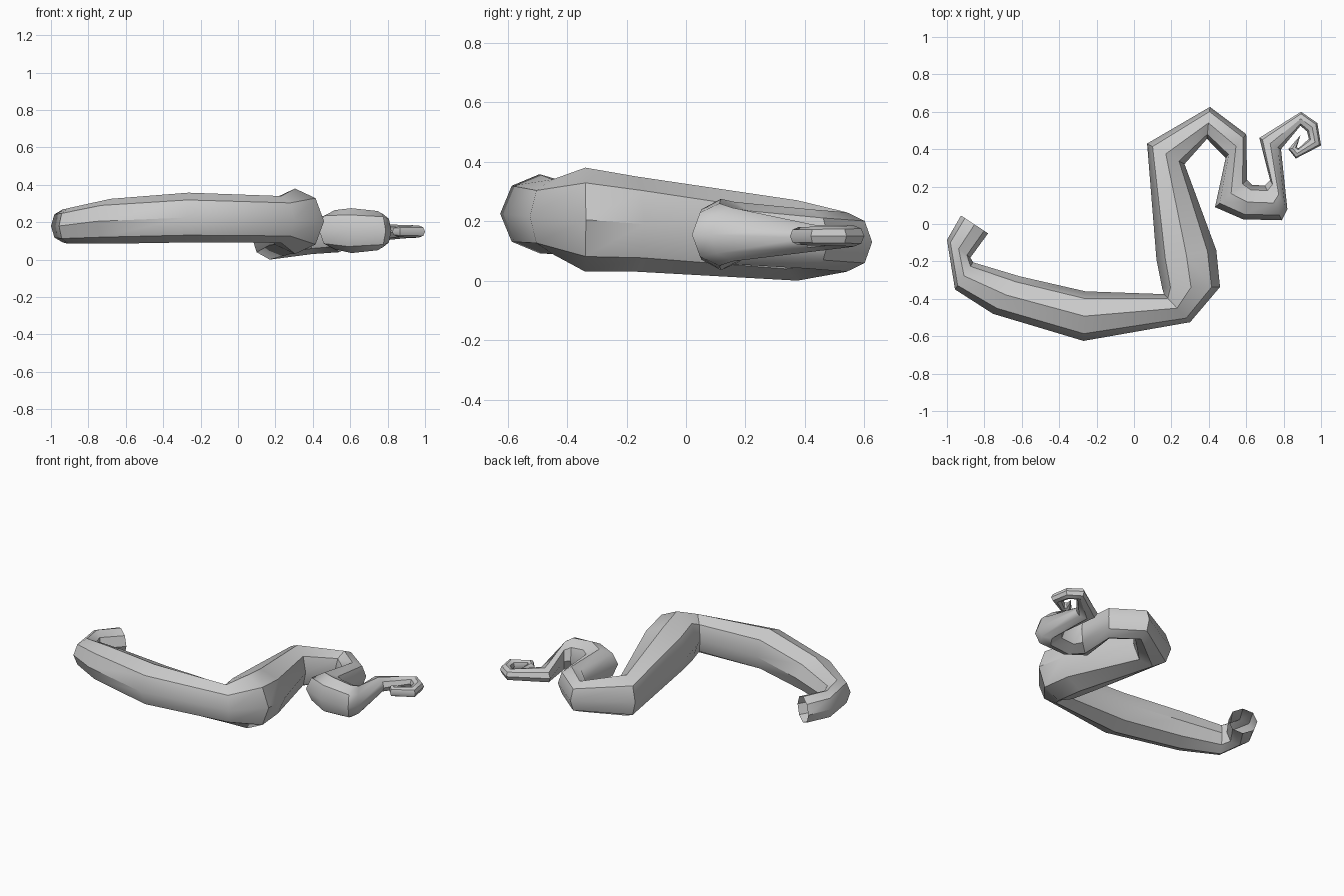
import bpy, bmesh, math
from mathutils import Vector

SIDES = 8
# Cross-sections: one flank (x, y), opposite flank (x, y), centre height, half height
SECTIONS = [
    (-0.925, 0.045, -0.78, -0.05, 0.17, 0.085),
    (-1.00, -0.085, -0.875, -0.18, 0.18, 0.088),
    (-0.957, -0.35, -0.86, -0.205, 0.18, 0.095),
    (-0.754, -0.48, -0.61, -0.28, 0.205, 0.12),
    (-0.27, -0.625, -0.26, -0.36, 0.225, 0.133),
    (0.30, -0.525, 0.16, -0.375, 0.215, 0.125),
    (0.46, -0.337, 0.15, -0.34, 0.205, 0.175),
    (0.44, -0.14, 0.12, -0.19, 0.19, 0.16),
    (0.27, 0.32, 0.07, 0.43, 0.135, 0.135),
    (0.39, 0.455, 0.406, 0.626, 0.13, 0.10),
    (0.49, 0.353, 0.60, 0.48, 0.14, 0.10),
    (0.433, 0.09, 0.605, 0.235, 0.16, 0.105),
    (0.583, 0.025, 0.63, 0.21, 0.155, 0.12),
    (0.79, 0.02, 0.70, 0.205, 0.155, 0.105),
    (0.82, 0.08, 0.727, 0.235, 0.155, 0.09),
    (0.786, 0.40, 0.67, 0.46, 0.143, 0.045),
    (0.89, 0.525, 0.893, 0.60, 0.15, 0.036),
    (0.925, 0.495, 0.98, 0.54, 0.15, 0.033),
    (0.935, 0.455, 1.00, 0.42, 0.15, 0.032),
    (0.88, 0.405, 0.865, 0.35, 0.15, 0.03),
    (0.87, 0.41, 0.825, 0.40, 0.15, 0.025),
]
TIP = (0.89, 0.475, 0.15)

# Skin the octagonal cross-sections into one tapering, coiling limb
bm = bmesh.new()
rings = []
for ax, ay, bx, by, zc, rz in SECTIONS:
    a, b = Vector((ax, ay, zc)), Vector((bx, by, zc))
    mid, half = (a + b) / 2, (a - b) / 2
    rings.append([bm.verts.new(mid + half * math.cos(t) + Vector((0, 0, rz * math.sin(t))))
                  for t in (math.tau * i / SIDES for i in range(SIDES))])
for r, s in zip(rings, rings[1:]):
    for i in range(SIDES):
        j = (i + 1) % SIDES
        bm.faces.new((r[i], r[j], s[j], s[i]))

# Pointed tip; the thick end stays open
tip = bm.verts.new(TIP)
for i in range(SIDES):
    bm.faces.new((rings[-1][i], rings[-1][(i + 1) % SIDES], tip))
bmesh.ops.recalc_face_normals(bm, faces=bm.faces)

mesh = bpy.data.meshes.new("tentacle")
bm.to_mesh(mesh)
bm.free()
obj = bpy.data.objects.new("tentacle", mesh)
bpy.context.collection.objects.link(obj)
bpy.context.view_layer.objects.active = obj
obj.select_set(True)
bpy.ops.object.shade_smooth_by_angle(angle=math.radians(40))
